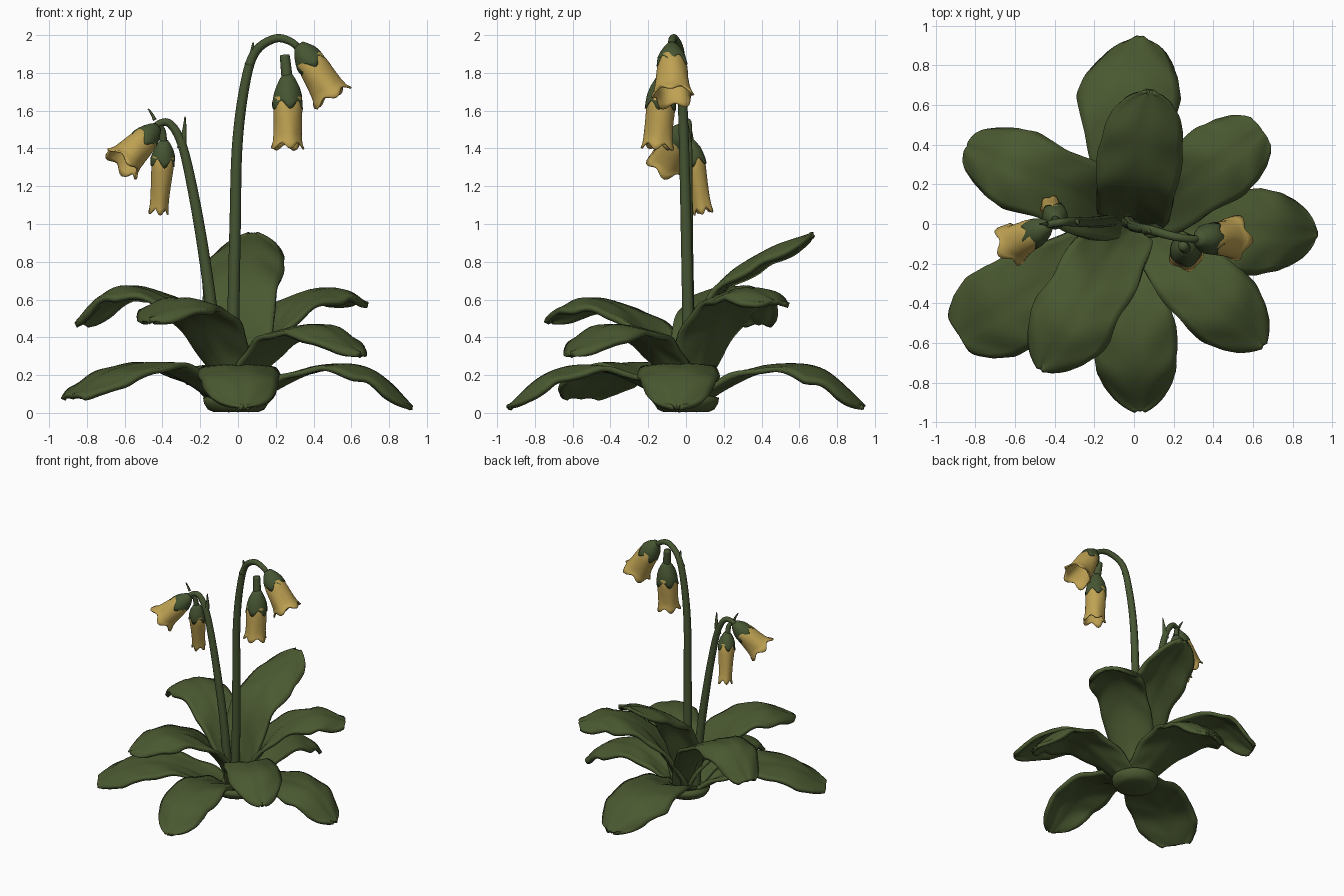
import bpy, bmesh, math
from mathutils import Vector

if "Cube" in bpy.data.objects:
    bpy.data.objects.remove(bpy.data.objects["Cube"])


def material(name, rgb):
    m = bpy.data.materials.new(name)
    m.diffuse_color = (*rgb, 1)
    m.use_nodes = True
    m.node_tree.nodes["Principled BSDF"].inputs["Base Color"].default_value = m.diffuse_color
    return m


LEAF = material("leaf green", (0.068, 0.099, 0.030))
STEM = material("stem green", (0.062, 0.092, 0.032))
PETAL = material("petal yellow", (0.52, 0.36, 0.085))


def finish(bm, name, mat, thickness=0.0):
    bmesh.ops.recalc_face_normals(bm, faces=bm.faces)
    me = bpy.data.meshes.new(name)
    bm.to_mesh(me)
    bm.free()
    me.materials.append(mat)
    ob = bpy.data.objects.new(name, me)
    bpy.context.collection.objects.link(ob)
    for p in me.polygons:
        p.use_smooth = True
    if thickness:
        s = ob.modifiers.new("thickness", 'SOLIDIFY')
        s.thickness = thickness
        s.offset = 0
    return ob


def spline(pts, t):
    """Smooth curve through evenly spaced points, t in 0..1."""
    pts = [Vector(p) for p in pts]
    pts = [2 * pts[0] - pts[1]] + pts + [2 * pts[-1] - pts[-2]]
    u = t * (len(pts) - 3)
    i = min(int(u), len(pts) - 4)
    u -= i
    a, b, c, d = pts[i:i + 4]
    return 0.5 * (2 * b + (c - a) * u + (2 * a - 5 * b + 4 * c - d) * u * u
                  + (3 * b - a - 3 * c + d) * u ** 3)


def lerp_table(table, t):
    for (t0, v0), (t1, v1) in zip(table, table[1:]):
        if t <= t1:
            return v0 + (v1 - v0) * (t - t0) / (t1 - t0)
    return table[-1][1]


def grid(bm, rows, closed=False):
    vs = [[bm.verts.new(p) for p in row] for row in rows]
    n = len(vs[0])
    for a, b in zip(vs, vs[1:]):
        for j in range(n if closed else n - 1):
            k = (j + 1) % n
            bm.faces.new((a[j], a[k], b[k], b[j]))
    return vs


# Leaves: a midrib path, half width, cupped at the base and drooping at the tip
TIP = [(.55, .95), (.68, 1), (.8, .94), (.89, .76), (.95, .54), (.985, .3), (1, .1)]
NARROW = [(0, .45), (.2, .6), (.4, .8)] + TIP
WIDE = [(0, .4), (.2, .78), (.4, .95)] + TIP


def leaf(name, pts, half, outline=NARROW, cup=0.5, droop=-0.3, blunt=1.0, seed=0):
    bm = bmesh.new()
    rows = []
    n, m = 36, 12
    for i in range(n + 1):
        t = 1 - (1 - i / n) ** 1.3
        c = spline(pts, t)
        tan = (spline(pts, min(t + .02, 1)) - spline(pts, max(t - .02, 0))).normalized()
        side = Vector((pts[-1][1] - pts[0][1], pts[0][0] - pts[-1][0], 0)).normalized()
        nor = side.cross(tan).normalized()
        w = half * lerp_table(outline, t * blunt) * (1 + .03 * math.sin(19 * t + seed))
        k = cup + (droop - cup) * min(1, t * 1.45)
        row = []
        for j in range(m + 1):
            s = 2 * j / m - 1
            ripple = .008 * math.sin(26 * t + 5 * abs(s) + seed) * abs(s)
            groove = -.008 * math.exp(-(s / .15) ** 2)
            row.append(c + side * w * s + nor * (k * w * s * s + ripple + groove))
        rows.append(row)
    grid(bm, rows)
    finish(bm, name, LEAF, 0.028)


leaf("lower_leaf_back", [(0, .04, .02), (-.01, .2, .14), (-.03, .45, .245), (-.02, .72, .225), (.03, .94, .035)], .25, seed=1)
leaf("lower_leaf_right", [(.04, 0, .02), (.2, -.02, .14), (.45, -.04, .245), (.71, -.04, .22), (.92, -.05, .03)], .21, seed=2)
leaf("lower_leaf_front", [(0, -.04, .02), (0, -.2, .14), (0, -.45, .24), (.01, -.72, .21), (.03, -.94, .03)], .21, seed=3)
leaf("lower_leaf_left", [(-.04, -.03, .02), (-.2, -.15, .14), (-.43, -.3, .25), (-.67, -.44, .225), (-.88, -.56, .09)], .24, droop=-.2, blunt=.965, seed=4)
leaf("middle_leaf_front_right", [(.02, -.02, .05), (.12, -.11, .27), (.27, -.25, .42), (.46, -.43, .455), (.65, -.61, .31)], .2, seed=5)
leaf("upper_leaf_front_left", [(0, -.01, .05), (-.1, -.13, .32), (-.21, -.31, .53), (-.33, -.52, .6), (-.47, -.73, .49)], .21, WIDE, .6, seed=6)
leaf("upper_leaf_left", [(-.02, .02, .05), (-.15, .08, .36), (-.36, .18, .59), (-.62, .29, .66), (-.84, .39, .48)], .2, WIDE, .6, blunt=.975, seed=7)
leaf("upper_leaf_right", [(.02, .02, .05), (.12, .1, .33), (.28, .21, .56), (.47, .34, .655), (.645, .47, .59)], .2, WIDE, .6, blunt=.97, seed=8)
leaf("tall_leaf_back", [(0, .02, .05), (.0, .08, .36), (.01, .18, .66), (.04, .4, .84), (.08, .67, .945)], .21, WIDE, .6, seed=9)

# Crown where the leaves meet
bm = bmesh.new()
rows = [[(r * math.cos(a * math.tau / 20) - .01, r * math.sin(a * math.tau / 20), z) for a in range(20)]
        for r, z in ((.12, .005), (.15, .018), (.17, .05), (.175, .08), (.1, .1), (.02, .11))]
vs = grid(bm, rows, True)
bm.faces.new(vs[0])
bm.faces.new(vs[-1])
finish(bm, "crown", LEAF)


# Stems, stalks and bracts: tapering tubes along a smooth path
def tube(name, pts, r0, r1, n=32, m=10):
    bm = bmesh.new()
    rows = []
    for i in range(n + 1):
        t = i / n
        tan = (spline(pts, min(t + .01, 1)) - spline(pts, max(t - .01, 0))).normalized()
        u = tan.cross(Vector((0, 1, 0))).normalized()
        v = tan.cross(u)
        r = r0 + (r1 - r0) * t
        rows.append([spline(pts, t) + r * (u * math.cos(j * math.tau / m) + v * math.sin(j * math.tau / m))
                     for j in range(m)])
    vs = grid(bm, rows, True)
    bm.faces.new(vs[0])
    bm.faces.new(vs[-1])
    finish(bm, name, STEM)


tube("tall_stem", [(-.035, .01, .05), (-.025, .01, .5), (-.015, 0, 1), (-.005, -.01, 1.4), (.03, -.02, 1.7),
                   (.085, -.03, 1.9), (.19, -.06, 1.98), (.28, -.075, 1.965), (.35, -.075, 1.9)], .034, .018, 48)
tube("short_stem", [(-.1, .02, .05), (-.135, .015, .5), (-.19, .01, .9), (-.25, .01, 1.23), (-.3, .01, 1.43),
                    (-.36, .01, 1.53), (-.42, 0, 1.53), (-.48, -.02, 1.47)], .034, .016, 48)
tube("tall_bract", [(.06, -.03, 1.84), (.075, -.03, 1.9), (.08, -.045, 1.96)], .026, .004, 8)
tube("short_bract", [(-.3, .01, 1.4), (-.285, .01, 1.48), (-.28, 0, 1.57)], .024, .003, 8)
tube("bract_tip", [(-.44, 0, 1.55), (-.455, 0, 1.58), (-.475, 0, 1.61)], .01, .004, 6)
tube("tall_flower_stalk", [(.247, -.11, 1.895), (.253, -.115, 1.84), (.262, -.125, 1.75)], .026, .03, 8)
tube("short_flower_stalk", [(-.42, 0, 1.525), (-.4, .015, 1.49), (-.395, .025, 1.41)], .014, .022, 8)


# Flowers: lathed bell with a lobed mouth and a toothed calyx
def bell(name, mat, start, axis, profile, lobes, flare, tooth, thickness, m=40):
    u = axis.cross(Vector((0.13, 1, 0))).normalized()
    v = axis.cross(u)
    bm = bmesh.new()
    rows = []
    n = len(profile) - 1
    for i, (r, d) in enumerate(profile):
        e = max(0, i / n - .5) * 2
        row = []
        for j in range(m):
            a = j * math.tau / m
            wave = math.cos(lobes * a)
            rr = r * (1 + flare * e * wave) * (1 + .03 * math.sin(3 * a + i))
            dd = d + tooth * e * e * wave
            row.append(start + axis * dd + rr * (u * math.cos(a) + v * math.sin(a)))
        rows.append(row)
    vs = grid(bm, rows, True)
    bm.faces.new(vs[0])
    finish(bm, name, mat, thickness)


def flower(label, start, end, neck, mouth, calyx):
    """Bell from start to end; calyx is the fraction of the length it covers."""
    start, end = Vector(start), Vector(end)
    axis = (end - start).normalized()
    L = (end - start).length
    c = calyx * L
    bell(label + "_calyx", STEM, start, axis,
         [(.32 * neck, 0), (.52 * neck, .15 * c), (.8 * neck, .4 * c), (.97 * neck, .65 * c),
          (1.02 * neck, .85 * c), (1.06 * neck, c)], 5, .04, .022, .008)
    rest = L - .75 * c

    def ring(f, bulge):
        return (neck + (mouth - neck) * f) * bulge, .75 * c + rest * f
    bell(label + "_petals", PETAL, start, axis,
         [(.7 * neck, .5 * c), ring(0, .95), ring(.25, .98), ring(.5, .96),
          ring(.75, .96), ring(.92, 1), ring(1, 1.1)], 5, .08, .016, .01)


flower("tall_outer_flower", (.325, -.075, 1.95), (.495, -.07, 1.675), .072, .096, .38)
flower("tall_inner_flower", (.262, -.12, 1.79), (.262, -.15, 1.41), .073, .073, .43)
flower("short_outer_flower", (-.43, -.01, 1.515), (-.615, -.1, 1.32), .066, .095, .42)
flower("short_inner_flower", (-.39, .02, 1.44), (-.42, .09, 1.07), .058, .043, .3)
